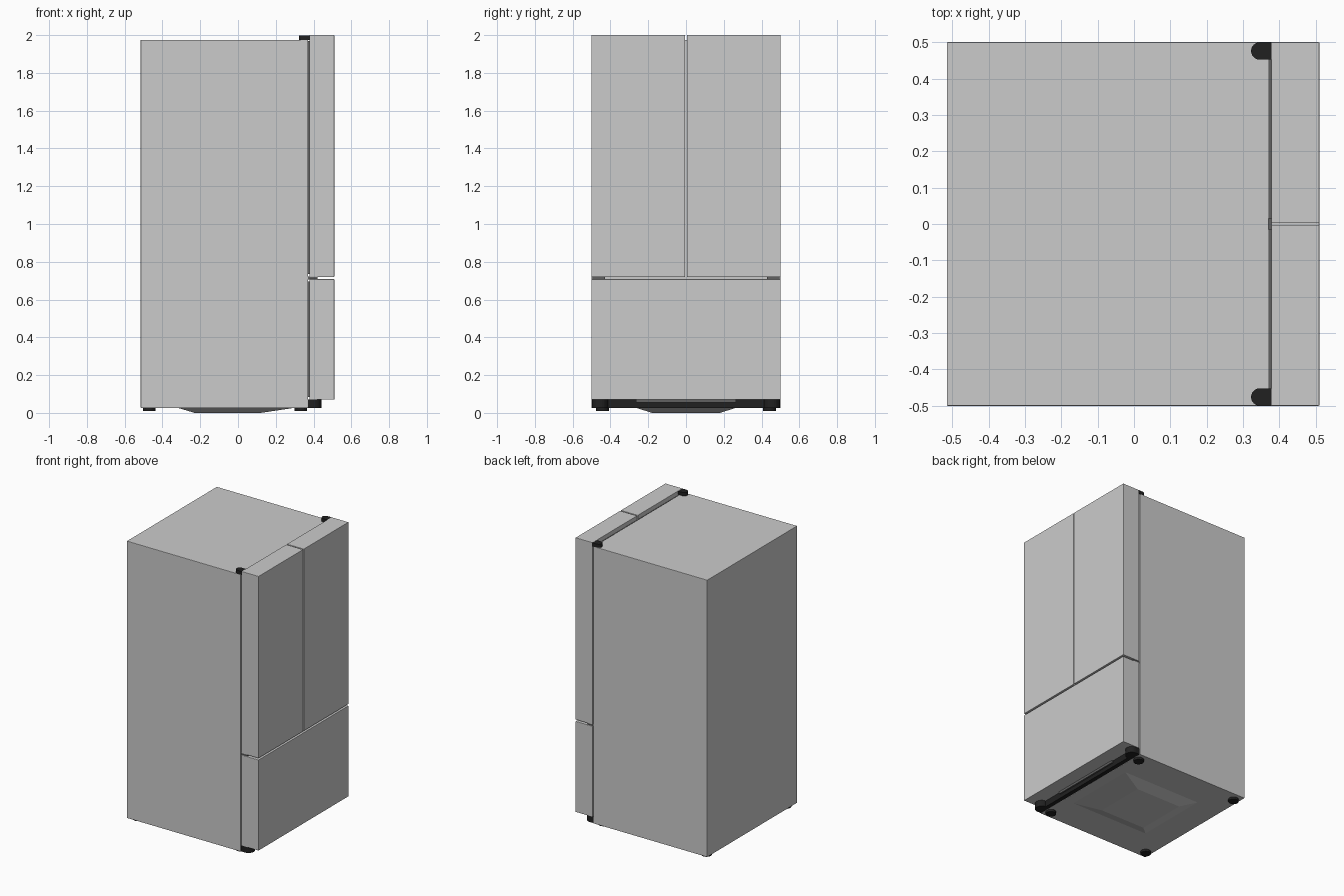
import bpy, bmesh, math

if "Cube" in bpy.data.objects:
    bpy.data.objects.remove(bpy.data.objects["Cube"])


def material(name, c):
    m = bpy.data.materials.new(name)
    m.diffuse_color = (c, c, c, 1)
    m.use_nodes = True
    m.node_tree.nodes["Principled BSDF"].inputs["Base Color"].default_value = m.diffuse_color
    return m


BLACK = material("black_plastic", 0.015)
DARK = material("dark_rubber", 0.12)


def finish(name, bm, mat=None, bevel=0):
    bmesh.ops.recalc_face_normals(bm, faces=bm.faces)
    me = bpy.data.meshes.new(name)
    bm.to_mesh(me)
    bm.free()
    ob = bpy.data.objects.new(name, me)
    bpy.context.collection.objects.link(ob)
    if mat:
        me.materials.append(mat)
    if bevel:
        b = ob.modifiers.new("edge_round", 'BEVEL')
        b.width, b.segments = bevel, 2
    return ob


def box(name, x, y, z, mat=None, bevel=0):
    bm = bmesh.new()
    bmesh.ops.create_cube(bm, size=1)
    for v in bm.verts:
        for i, (a, b) in enumerate((x, y, z)):
            v.co[i] = (a + b) / 2 + v.co[i] * (b - a)
    return finish(name, bm, mat, bevel)


def prism(name, pts, z0, z1, mat=None):
    bm = bmesh.new()
    f = bm.faces.new([bm.verts.new((px, py, z0)) for px, py in pts])
    r = bmesh.ops.extrude_face_region(bm, geom=[f])
    for v in r["geom"]:
        if isinstance(v, bmesh.types.BMVert):
            v.co.z = z1
    return finish(name, bm, mat)


def tab(name, x_flat, x_tip, y, r, z0, z1):
    # flat bar with one half-round end
    d = 1 if x_tip > x_flat else -1
    pts = [(x_flat, y - r)]
    for i in range(13):
        a = -math.pi / 2 + math.pi * i / 12
        pts.append((x_tip - d * r + d * r * math.cos(a), y + r * math.sin(a)))
    pts.append((x_flat, y + r))
    return prism(name, pts, z0, z1, BLACK)


# cabinet
box("cabinet", (-0.515, 0.37), (-0.5, 0.5), (0.026, 1.975), bevel=0.002)

# freezer drawer front and its seal
box("freezer_drawer", (0.378, 0.51), (-0.5, 0.5), (0.07, 0.708), bevel=0.002)
box("drawer_seal", (0.368, 0.38), (-0.485, 0.485), (0.085, 0.695), DARK)

for side, s in (("left", -1), ("right", 1)):
    # upper doors and seals
    def span(a, b):
        return tuple(sorted((s * a, s * b)))
    box(f"{side}_door", (0.378, 0.51), span(0.004, 0.5), (0.72, 2.0), bevel=0.002)
    box(f"{side}_door_seal", (0.368, 0.38), span(0.015, 0.485), (0.735, 1.97), DARK)

    # top, middle and bottom hinges
    tab(f"{side}_top_hinge", 0.38, 0.322, s * 0.476, 0.024, 1.974, 1.999)
    box(f"{side}_middle_hinge", (0.366, 0.42), span(0.43, 0.495), (0.707, 0.721), DARK)
    tab(f"{side}_bottom_hinge", 0.36, 0.442, s * 0.455, 0.042, 0.027, 0.071)

    # levelling feet
    for place, x in (("back", -0.47), ("front", 0.332)):
        bm = bmesh.new()
        bmesh.ops.create_cone(bm, cap_ends=True, segments=24, radius1=0.034,
                              radius2=0.034, depth=0.02)
        bmesh.ops.translate(bm, vec=(x, s * 0.442, 0.02), verts=bm.verts)
        finish(f"{place}_{side}_foot", bm, BLACK)

# kick plate under the drawer, with a grey centre strip
box("kick_plate", (0.365, 0.4), (-0.495, 0.495), (0.027, 0.07), BLACK)
box("kick_strip", (0.395, 0.41), (-0.265, 0.265), (0.054, 0.071), DARK)

# sloped pan under the cabinet
bm = bmesh.new()
rings = []
for z, x0, x1, y in ((0.027, -0.32, 0.3, 0.265), (0.0, -0.23, 0.12, 0.18)):
    rings.append([bm.verts.new((px, py, z)) for px, py in
                  ((x0, -y), (x1, -y), (x1, y), (x0, y))])
for r in rings:
    bm.faces.new(r)
for i in range(4):
    j = (i + 1) % 4
    bm.faces.new((rings[0][i], rings[0][j], rings[1][j], rings[1][i]))
finish("base_pan", bm)
